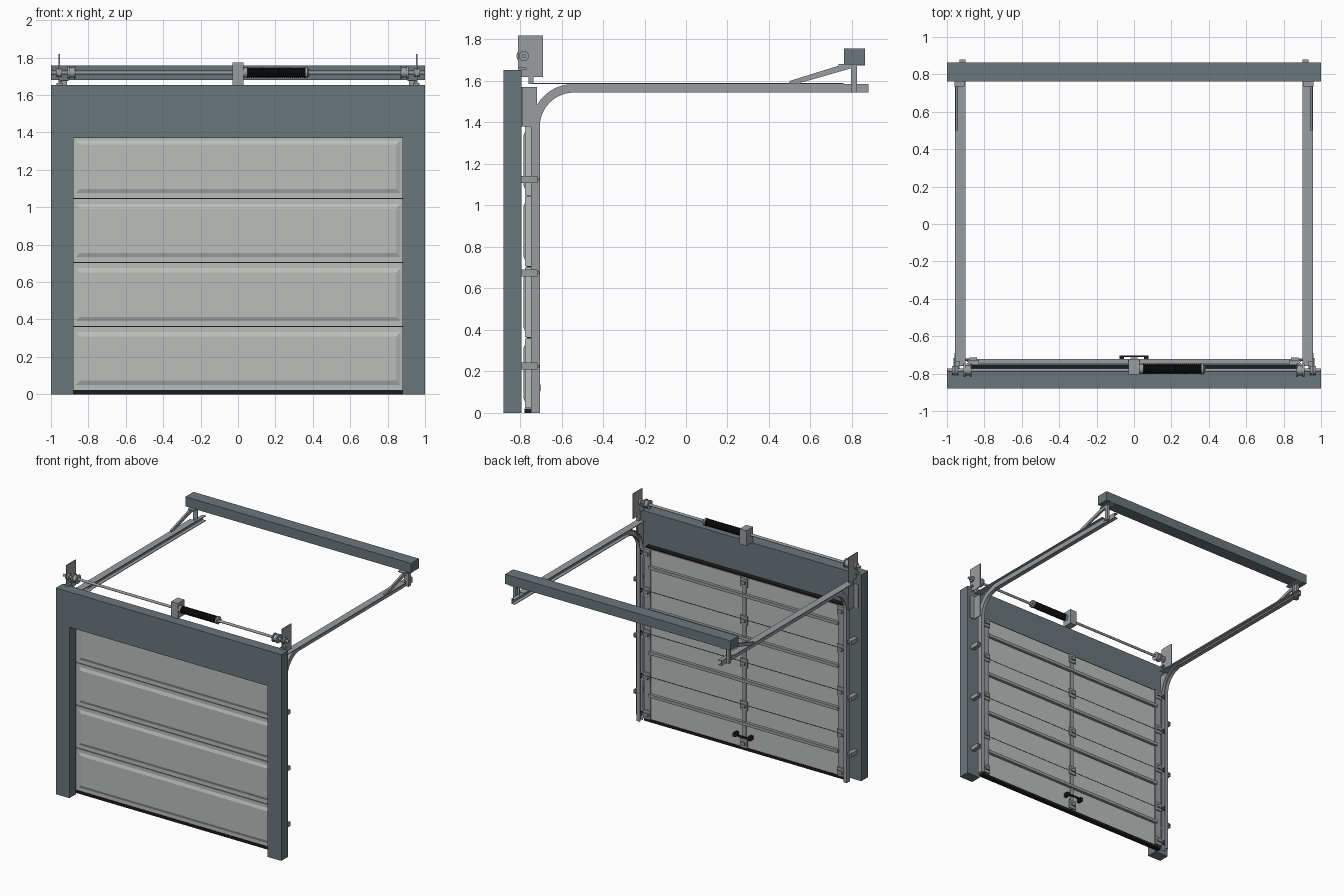
import bpy, bmesh, math
from mathutils import Vector

if "Cube" in bpy.data.objects:
    bpy.data.objects.remove(bpy.data.objects["Cube"])


def material(name, rgb):
    m = bpy.data.materials.new(name)
    m.diffuse_color = (*rgb, 1)
    m.use_nodes = True
    m.node_tree.nodes["Principled BSDF"].inputs["Base Color"].default_value = m.diffuse_color
    return m


SLATE = material("slate_frame", (0.145, 0.18, 0.2))
PANEL = material("pale_panel", (0.49, 0.52, 0.5))
METAL = material("grey_metal", (0.32, 0.34, 0.355))
BLACK = material("black_rubber", (0.012, 0.012, 0.013))


def finish(name, bm, mat, smooth=False):
    bmesh.ops.recalc_face_normals(bm, faces=bm.faces)
    me = bpy.data.meshes.new(name)
    bm.to_mesh(me)
    bm.free()
    me.materials.append(mat)
    ob = bpy.data.objects.new(name, me)
    bpy.context.collection.objects.link(ob)
    if smooth:
        bpy.context.view_layer.objects.active = ob
        ob.select_set(True)
        bpy.ops.object.shade_smooth_by_angle(angle=math.radians(35))
        ob.select_set(False)
    return ob


def add_box(bm, x, y, z):
    vs = bmesh.ops.create_cube(bm, size=1)["verts"]
    for v in vs:
        v.co = [(a[0] + a[1]) / 2 + c * (a[1] - a[0]) for a, c in zip((x, y, z), v.co)]
    return vs


def box(name, x, y, z, mat=METAL):
    bm = bmesh.new()
    add_box(bm, x, y, z)
    return finish(name, bm, mat)


def span(s, a, b):
    return tuple(sorted((s * a, s * b)))


def lathe_x(name, profile, y, z, mat=METAL, n=20):
    """Revolve (x, radius) points about an axis along x."""
    bm = bmesh.new()
    rings = [[bm.verts.new((x, y + r * math.cos(2 * math.pi * i / n), z + r * math.sin(2 * math.pi * i / n)))
              for i in range(n)] for x, r in profile]
    for a, b in zip(rings, rings[1:]):
        for i in range(n):
            j = (i + 1) % n
            bm.faces.new((a[i], a[j], b[j], b[i]))
    bm.faces.new(rings[0])
    bm.faces.new(rings[-1])
    return finish(name, bm, mat, True)


def extrude_x(name, yz, x0, x1, mat=METAL):
    bm = bmesh.new()
    a = [bm.verts.new((x0, y, z)) for y, z in yz]
    b = [bm.verts.new((x1, y, z)) for y, z in yz]
    bm.faces.new(a)
    bm.faces.new(b)
    for i in range(len(a)):
        j = (i + 1) % len(a)
        bm.faces.new((a[i], a[j], b[j], b[i]))
    return finish(name, bm, mat)


# Portal frame as one extruded outline
outline = [(-1, 0), (-1, 1.653), (1, 1.653), (1, 0), (.88, 0), (.88, 1.37), (-.88, 1.37), (-.88, 0)]
bm = bmesh.new()
face = bm.faces.new([bm.verts.new((x, -.88, z)) for x, z in outline])
ext = bmesh.ops.extrude_face_region(bm, geom=[face])["geom"]
bmesh.ops.translate(bm, vec=(0, .088, 0), verts=[v for v in ext if isinstance(v, bmesh.types.BMVert)])
finish("portal_frame", bm, SLATE)

# Four door sections, each with a raised front field
joints = [.02, .362, .704, 1.046, 1.388]
for k, (lo, hi) in enumerate(zip(joints, joints[1:])):
    bm = bmesh.new()
    add_box(bm, (-.895, .895), (-.775, -.745), (lo + .003, hi - .003))
    bm.normal_update()
    front = min(bm.faces, key=lambda f: f.calc_center_median().y)
    bmesh.ops.inset_individual(bm, faces=[front], thickness=.038)
    bmesh.ops.inset_individual(bm, faces=[front], thickness=.032)
    for v in front.verts:
        v.co.y = -.784
    finish(f"door_section_{k + 1}", bm, PANEL)
    zs = lo + .2
    box(f"strut_{k + 1}", (-.84, .84), (-.745, -.722), (zs - .012, zs + .012))
    if k:
        box(f"joint_seal_{k}", (-.89, .89), (-.769, -.746), (lo - .004, lo + .004), BLACK)
box("bottom_seal", (-.89, .89), (-.778, -.742), (0, .022), BLACK)
box("top_seal", (-.885, .885), (-.79, -.75), (1.38, 1.395), BLACK)

# Upright stiles, hinges and inner handle
for name, x in (("left", -.86), ("centre", 0), ("right", .86)):
    w = .015 if x == 0 else .028
    box(f"{name}_stile", (x - w, x + w), (-.746, -.736), (.022, 1.385))
    for k, z in enumerate([.06] + joints[1:4] + [1.35]):
        bm = bmesh.new()
        add_box(bm, (x - .032, x + .032), (-.737, -.728), (z - .035, z + .035))
        add_box(bm, (x - .02, x + .02), (-.73, -.715), (z - .012, z + .012))
        finish(f"{name}_hinge_{k}", bm, METAL)
        if x:
            s = 1 if x > 0 else -1
            a, b = span(s, .85, .905)
            lathe_x(f"{name}_roller_pin_{k}", [(a, .006), (b, .006)], -.7255, z, METAL, 10)
            a, b = span(s, .905, .922)
            lathe_x(f"{name}_roller_{k}", [(a, .018), (b, .018)], -.7255, z, BLACK, 14)
bm = bmesh.new()
add_box(bm, (-.07, .07), (-.712, -.702), (.115, .127))
for x in (-.065, .065):
    add_box(bm, (x - .012, x + .012), (-.745, -.702), (.106, .136))
finish("door_handle", bm, BLACK)

# Track path: upright, quarter bend, horizontal run
path = [(Vector((-.7255, 0)), Vector((-1, 0))), (Vector((-.7255, 1.38)), Vector((-1, 0)))]
for i in range(1, 15):
    t = math.pi / 2 * i / 14
    n = Vector((-math.cos(t), math.sin(t)))
    path.append((Vector((-.5405, 1.38)) + n * .185, n))
path.append((Vector((.88, 1.565)), Vector((0, 1))))
channel = [(.902, .021), (.932, .021), (.932, -.021), (.902, -.021),
           (.902, -.016), (.928, -.016), (.928, .016), (.902, .016)]

for side, s in (("left", -1), ("right", 1)):
    bm = bmesh.new()
    rings = []
    for p, n in path:
        rings.append([bm.verts.new((s * x, p.x + n.x * d, p.y + n.y * d)) for x, d in channel])
    for a, b in zip(rings, rings[1:]):
        for i in range(8):
            j = (i + 1) % 8
            bm.faces.new((a[i], a[j], b[j], b[i]))
    bm.faces.new(rings[0])
    bm.faces.new(rings[-1])
    finish(f"{side}_track", bm, METAL, True)
    # Stiffening angle over the horizontal run
    box(f"{side}_track_angle", span(s, .9, .957), (-.76, .76), (1.585, 1.591))
    box(f"{side}_track_angle_web", span(s, .932, .937), (-.55, .76), (1.546, 1.587))

    # Wall fixings: gusset plate and three clips
    box(f"{side}_gusset_web", span(s, .932, .938), (-.793, -.718), (1.38, 1.57))
    box(f"{side}_gusset_flange", span(s, .935, .975), (-.793, -.786), (1.38, 1.57))
    for k, z in enumerate((.225, .675, 1.125)):
        box(f"{side}_clip_{k}", span(s, .932, .965), (-.793, -.716), (z - .017, z + .017))
        a, b = span(s, .94, .955)
        box(f"{side}_clip_bolt_{k}", (a, b), (-.716, -.707), (z - .006, z + .006))

    # Shaft end bearing plate with foot, bearing and cable drum
    box(f"{side}_bearing_plate", span(s, .953, .959), (-.81, -.69), (1.618, 1.82))
    box(f"{side}_bearing_foot", span(s, .93, .958), (-.76, -.735), (1.59, 1.625))
    box(f"{side}_bearing_ledge", span(s, .935, .97), (-.81, -.77), (1.653, 1.665))
    a, b = .94, .972
    lathe_x(f"{side}_bearing", [(s * a, .024), (s * b, .024)], -.782, 1.72)
    lathe_x(f"{side}_drum", [(s * .868, .035), (s * .876, .035), (s * .878, .027), (s * .9, .027),
                             (s * .902, .035), (s * .912, .035)], -.782, 1.72)

    # Rear hanger with diagonal brace
    box(f"{side}_hanger", span(s, .935, .957), (.795, .825), (1.545, 1.68))
    box(f"{side}_hanger_flange", span(s, .915, .957), (.795, .8), (1.57, 1.68))
    box(f"{side}_hanger_cap", span(s, .905, .96), (.735, .862), (1.674, 1.681))
    extrude_x(f"{side}_brace", [(.5, 1.588), (.54, 1.588), (.8, 1.662), (.8, 1.678), (.75, 1.678), (.5, 1.6)],
              s * .94, s * .955)

# Rear beam
box("rear_beam", (-1, 1), (.762, .864), (1.68, 1.757), SLATE)

# Torsion shaft, centre bracket, spring and end cones
lathe_x("torsion_shaft", [(-1, .01), (1, .01)], -.782, 1.72, METAL, 16)
bm = bmesh.new()
add_box(bm, (-.03, .03), (-.805, -.722), (1.653, 1.775))
finish("centre_bracket", bm, METAL)
coils = []
for i in range(30):
    x = .045 + i * .0105
    coils += [(x, .023), (x + .003, .028), (x + .0075, .028)]
lathe_x("torsion_spring", coils, -.775, 1.72, BLACK)
lathe_x("fixed_cone", [(.028, .026), (.047, .026)], -.775, 1.72)
lathe_x("winding_cone", [(.355, .025), (.36, .03), (.372, .03), (.376, .02), (.382, .02)], -.775, 1.72)
